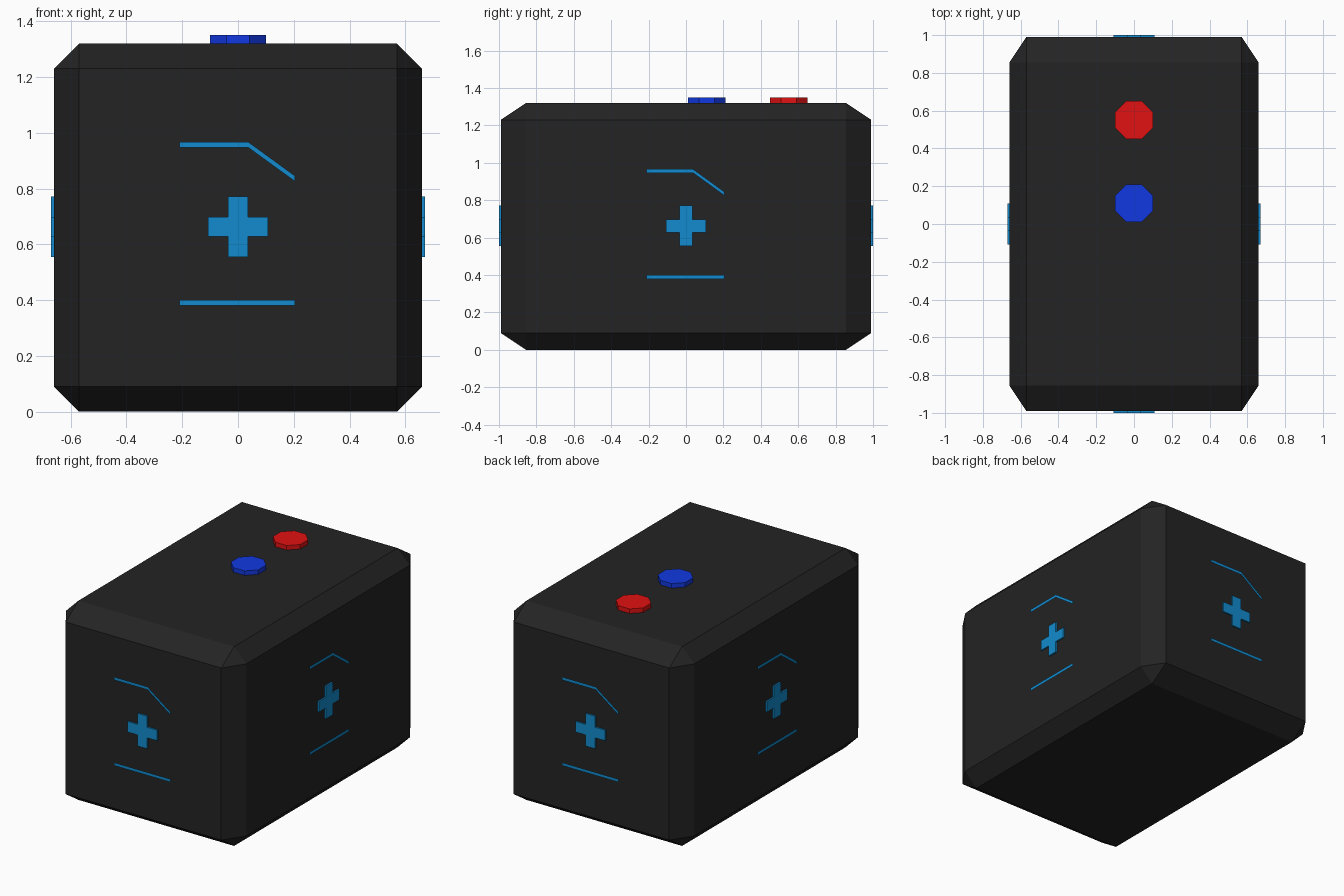
import bpy, bmesh, math
from mathutils import Matrix

if "Cube" in bpy.data.objects:
    bpy.data.objects.remove(bpy.data.objects["Cube"])


def material(name, rgb):
    m = bpy.data.materials.new(name)
    m.diffuse_color = (*rgb, 1)
    m.use_nodes = True
    m.node_tree.nodes["Principled BSDF"].inputs["Base Color"].default_value = m.diffuse_color
    return m


black = material("black", (0.017, 0.017, 0.017))
teal = material("light_blue", (0.006, 0.26, 0.62))
red = material("red", (0.75, 0.006, 0.006))
blue = material("blue", (0.006, 0.04, 0.75))


def add_object(name, bm, mat):
    mesh = bpy.data.meshes.new(name)
    bm.to_mesh(mesh)
    bm.free()
    mesh.materials.append(mat)
    obj = bpy.data.objects.new(name, mesh)
    bpy.context.collection.objects.link(obj)
    return obj


# Case: chamfered cube stretched along y
bm = bmesh.new()
bmesh.ops.create_cube(bm, size=1.32)
bmesh.ops.bevel(bm, geom=bm.edges[:], offset=0.09, segments=1, affect='EDGES')
bmesh.ops.scale(bm, vec=(1, 1.5, 1), verts=bm.verts)
bmesh.ops.translate(bm, vec=(0, 0, 0.66), verts=bm.verts)
add_object("case", bm, black)

# Octagonal buttons on the top
for name, y, mat in (("red_button", 0.55, red), ("blue_button", 0.11, blue)):
    bm = bmesh.new()
    r = 0.1 / math.cos(math.pi / 8)
    bmesh.ops.create_cone(bm, cap_ends=True, segments=8, radius1=r, radius2=r, depth=0.05,
                          matrix=Matrix.Translation((0, y, 1.325)) @ Matrix.Rotation(math.pi / 8, 4, 'Z'))
    add_object(name, bm, mat)


def plate(name, points, depth, turn, border=None):
    """Thin raised shape on one side of the case; border leaves only a frame."""
    bm = bmesh.new()
    face = bm.faces.new([bm.verts.new((x, -depth, z)) for x, z in points])
    if border:
        bmesh.ops.inset_region(bm, faces=[face], thickness=border,
                               use_boundary=True, use_even_offset=True)
        bmesh.ops.delete(bm, geom=[face], context='FACES')
    bmesh.ops.rotate(bm, verts=bm.verts, cent=(0, 0, 0),
                     matrix=Matrix.Rotation(turn, 3, 'Z'))
    obj = add_object(name, bm, teal)
    mod = obj.modifiers.new("thickness", 'SOLIDIFY')
    mod.thickness = 0.02
    mod.offset = -1


# Clipped-corner frame and plus sign, repeated on all four sides
frame = [(-0.21, 0.40), (0.205, 0.40), (0.205, 0.845), (0.037, 0.967), (-0.21, 0.967)]
a, b, c = 0.035, 0.108, 0.663
plus = [(-a, c - b), (a, c - b), (a, c - a), (b, c - a), (b, c + a), (a, c + a),
        (a, c + b), (-a, c + b), (-a, c + a), (-b, c + a), (-b, c - a), (-a, c - a)]
for i, side in enumerate(("front", "right", "back", "left")):
    depth = (1.0, 0.67)[i % 2]
    plate(side + "_frame", frame, depth, i * math.pi / 2, 0.018)
    plate(side + "_plus", plus, depth, i * math.pi / 2)
